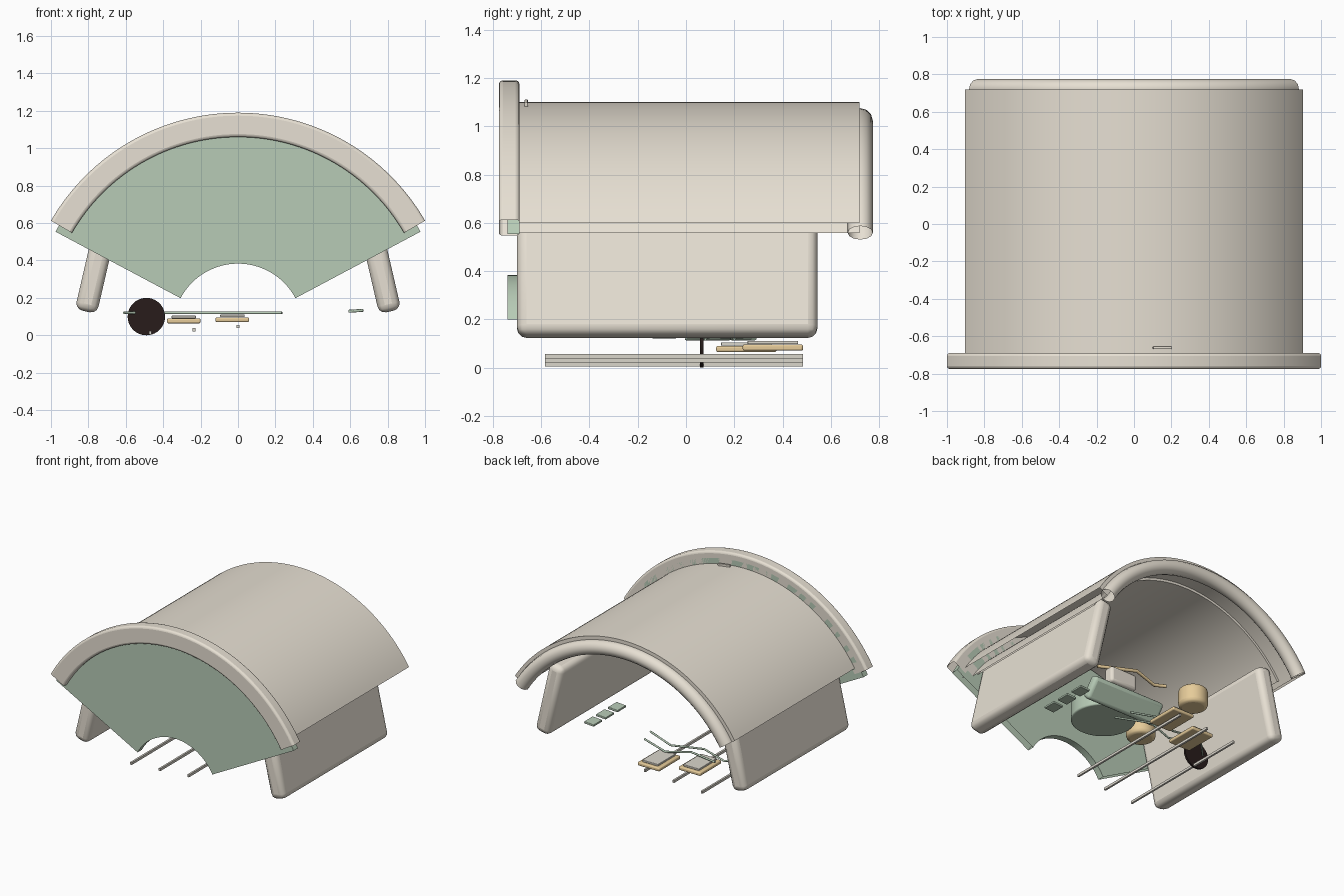
import bpy, bmesh, math
from mathutils import Matrix

if "Cube" in bpy.data.objects:
    bpy.data.objects.remove(bpy.data.objects["Cube"], do_unlink=True)


def material(name, rgb):
    m = bpy.data.materials.new(name)
    m.use_nodes = True
    m.diffuse_color = (*rgb, 1)
    m.node_tree.nodes["Principled BSDF"].inputs["Base Color"].default_value = (*rgb, 1)
    return m


cream = material("warm cream", (0.81, 0.755, 0.66))
green = material("sage green", (0.475, 0.60, 0.47))
tan = material("tan", (0.79, 0.60, 0.32))
grey = material("stone grey", (0.70, 0.67, 0.60))
dark = material("dark brown", (0.021, 0.012, 0.011))
AXIS_Z = 0.035      # height of the shared arch centre


def finish(name, bm, mat, bevel=0, segments=3):
    bmesh.ops.recalc_face_normals(bm, faces=bm.faces)
    mesh = bpy.data.meshes.new(name)
    bm.to_mesh(mesh)
    bm.free()
    ob = bpy.data.objects.new(name, mesh)
    bpy.context.collection.objects.link(ob)
    mesh.materials.append(mat)
    if bevel:
        mod = ob.modifiers.new("Rounding", "BEVEL")
        mod.width, mod.segments = bevel, segments
        mod.limit_method, mod.angle_limit = "ANGLE", math.radians(40)
    bpy.ops.object.select_all(action="DESELECT")
    ob.select_set(True)
    bpy.context.view_layer.objects.active = ob
    bpy.ops.object.shade_smooth_by_angle(angle=math.radians(35))
    return ob


def arch(name, r_in, r_out, degrees, y0, y1, mat, bevel=0, steps=64):
    """Curved hollow slab with open ends: a rectangle swept about the y axis."""
    bm = bmesh.new()
    rings = []
    for i in range(steps + 1):
        a = math.radians(degrees) * (2 * i / steps - 1)
        rings.append([bm.verts.new((r * math.sin(a), y, AXIS_Z + r * math.cos(a)))
                      for r, y in ((r_in, y0), (r_out, y0), (r_out, y1), (r_in, y1))])
    for p, q in zip(rings, rings[1:]):
        for k in range(4):
            j = (k + 1) % 4
            bm.faces.new((p[k], p[j], q[j], q[k]))
    return finish(name, bm, mat, bevel)


def box(name, centre, size, mat, bevel=0, tilt=0, axis="Y"):
    bm = bmesh.new()
    bmesh.ops.create_cube(bm, size=1)
    bmesh.ops.scale(bm, vec=size, verts=bm.verts)
    bm.transform(Matrix.Translation(centre) @ Matrix.Rotation(math.radians(tilt), 4, axis))
    return finish(name, bm, mat, bevel)


def drum(name, centre, radius, depth, mat, bevel=0, turn=0):
    bm = bmesh.new()
    bmesh.ops.create_cone(bm, cap_ends=True, segments=40, radius1=radius,
                          radius2=radius, depth=depth)
    bm.transform(Matrix.Translation(centre) @ Matrix.Rotation(math.radians(turn), 4, "X"))
    return finish(name, bm, mat, bevel)


def tube(name, points, radius, mat, caps=True):
    curve = bpy.data.curves.new(name, "CURVE")
    curve.dimensions = "3D"
    curve.bevel_depth, curve.bevel_resolution = radius, 4
    curve.use_fill_caps = caps
    spline = curve.splines.new("POLY")
    spline.points.add(len(points) - 1)
    for p, co in zip(spline.points, points):
        p.co = (*co, 1)
    curve.materials.append(mat)
    ob = bpy.data.objects.new(name, curve)
    bpy.context.collection.objects.link(ob)
    return ob


# Vaulted roof, inner lining, front trim and front panel
arch("roof", 0.987, 1.065, 58, -0.69, 0.718, cream)
arch("roof_lining", 0.968, 0.986, 56, -0.68, 0.545, cream)
arch("front_trim", 1.025, 1.155, 60, -0.775, -0.69, cream, 0.016)
arch("front_panel", 0.348, 1.105, 62, -0.74, -0.69, green)

# Open round trim along the rear edge
rim = []
for i in range(65):
    a = math.radians(58) * (i / 32 - 1)
    rim.append((0.988 * math.sin(a), 0.722, AXIS_Z + 0.988 * math.cos(a)))
tube("rear_trim", rim, 0.052, cream, caps=False)

# Leaning side walls
for side, label in ((1, "left"), (-1, "right")):
    box(label + "_wall", (side * 0.752, -0.078, 0.393), (0.12, 1.245, 0.545),
        cream, 0.04, -side * 13)

# Small tab on the roof
box("roof_tab", (0.15, -0.662, 1.092), (0.1, 0.014, 0.026), cream, 0.004, 8)

# Floor rails
for x, z in ((-0.47, 0.013), (-0.235, 0.03), (0, 0.047)):
    box("floor_rail", (x, -0.05, z), (0.014, 1.07, 0.018), grey)

# Upright disc
drum("wheel_disc", (-0.49, 0.065, 0.1), 0.1, 0.015, dark, turn=90)

# Low cushions with pads
for x, y, z in ((-0.03, 0.36, 0.083), (-0.29, 0.25, 0.077)):
    box("cushion", (x, y, z), (0.18, 0.25, 0.026), tan, 0.008)
    box("cushion_pad", (x, y, z + 0.021), (0.13, 0.21, 0.014), grey, 0.003)

# Row of floor tiles
for y in (-0.09, 0.05, 0.19):
    box("floor_tile", (0.63, y, 0.131), (0.08, 0.1, 0.016), green, 0.004, -4)

# Bent pipes
tube("rear_pipe", [(0.2, 0.2, 0.12), (-0.03, 0.285, 0.12), (-0.18, 0.19, 0.12),
                   (-0.4, 0.23, 0.12)], 0.007, green)
tube("front_pipe", [(0.235, 0.08, 0.12), (0, 0.18, 0.12), (-0.22, 0.1, 0.12),
                    (-0.44, 0.18, 0.12), (-0.61, 0, 0.12)], 0.007, green)
tube("tan_pipe", [(0.095, -0.27, 0.725), (-0.15, -0.15, 0.725),
                  (-0.36, -0.22, 0.725), (-0.435, -0.18, 0.725)], 0.012, tan)

# Console on a round base, with a block behind it
drum("console_base", (-0.1, -0.44, 0.52), 0.22, 0.14, green, 0.01)
box("console", (-0.055, -0.175, 0.47), (0.6, 0.07, 0.165), green, 0.025, -38, "X")
box("console_block", (-0.05, -0.2, 0.64), (0.22, 0.08, 0.12), cream, 0.02)

# Stools along the right wall
for y in (0.106, -0.44):
    drum("stool", (-0.43, y, 0.5), 0.1, 0.14, tan, 0.025)
